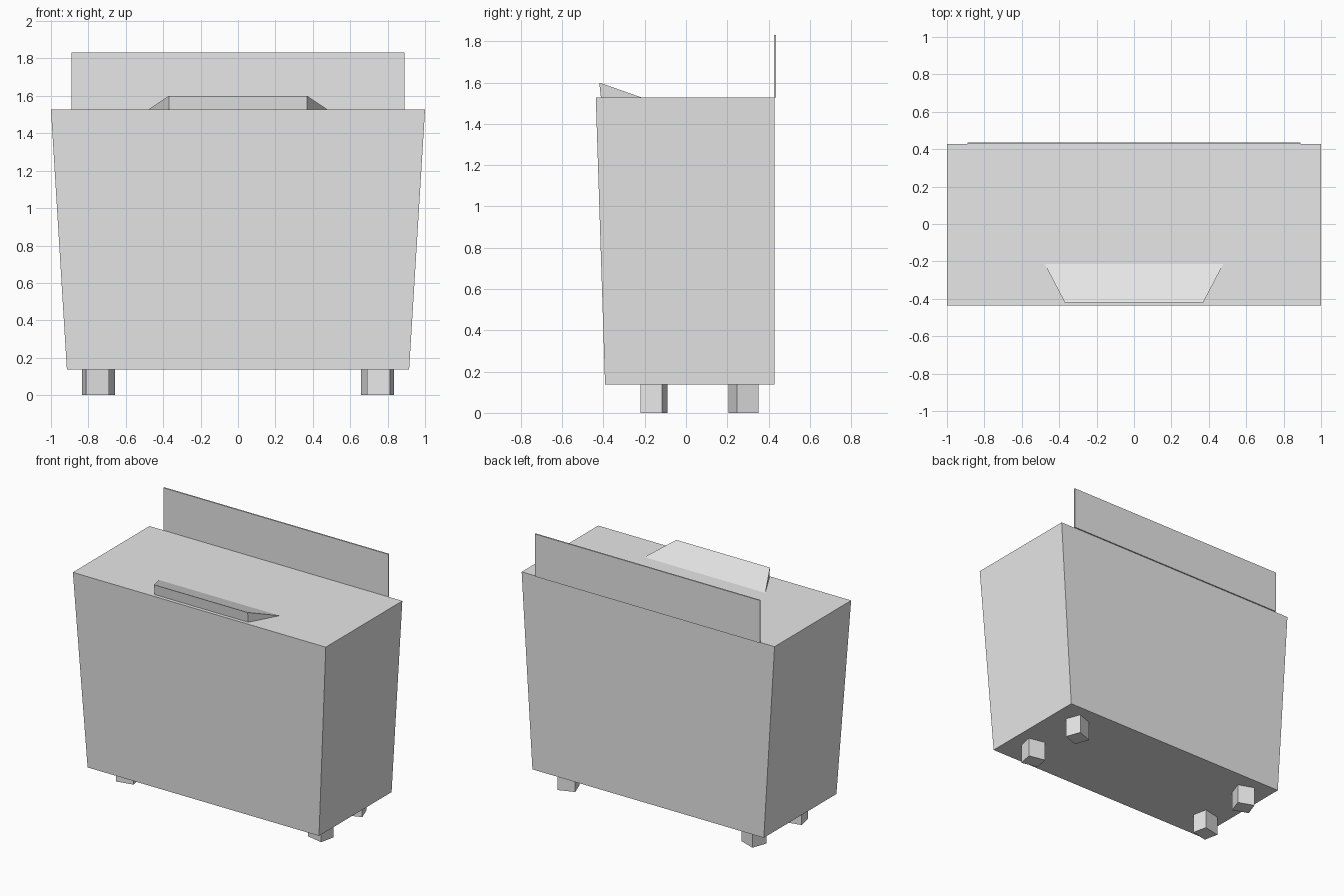
import bpy
import bmesh
from mathutils import Matrix

cube = bpy.data.objects.get("Cube")
if cube:
    bpy.data.objects.remove(cube, do_unlink=True)

# One plain colour throughout
grey = bpy.data.materials.new("light_grey")
grey.use_nodes = True
colour = (0.8, 0.8, 0.8, 1)
grey.diffuse_color = colour
grey.node_tree.nodes["Principled BSDF"].inputs["Base Color"].default_value = colour


def finish(name, bm):
    bmesh.ops.recalc_face_normals(bm, faces=bm.faces[:])
    mesh = bpy.data.meshes.new(name)
    bm.to_mesh(mesh)
    bm.free()
    mesh.materials.append(grey)
    obj = bpy.data.objects.new(name, mesh)
    bpy.context.collection.objects.link(obj)
    return obj


def box(name, centre, size, angle=0.0):
    bm = bmesh.new()
    bmesh.ops.create_cube(bm, size=1)
    turn = Matrix.Rotation(angle, 4, "Z") @ Matrix.Diagonal((*size, 1))
    bmesh.ops.transform(bm, matrix=Matrix.Translation(centre) @ turn, verts=bm.verts[:])
    return finish(name, bm)


# Body: a box whose front and sides flare out towards the top
bm = bmesh.new()
bmesh.ops.create_cube(bm, size=2)
for v in bm.verts:
    top = v.co.z > 0
    front = -0.437 if top else -0.392
    v.co = (v.co.x * (1.0 if top else 0.915),
            front if v.co.y < 0 else 0.428,
            1.527 if top else 0.138)
finish("body", bm)

# Back panel: thin upright board on the rear edge
box("back_panel", (0, 0.432, 1.679), (1.78, 0.01, 0.304))

# Top wedge: sloping plate that widens towards the back
bm = bmesh.new()
rows = [(0.37, -0.42, 1.6), (0.37, -0.412, 1.526), (0.48, -0.21, 1.526)]
left, right = [[bm.verts.new((s * x, y, z)) for x, y, z in rows] for s in (1, -1)]
bm.faces.new(left)
bm.faces.new(right)
for i in range(len(rows)):
    j = (i + 1) % len(rows)
    bm.faces.new((left[i], left[j], right[j], right[i]))
finish("top_wedge", bm)

# Feet: small turned blocks, mirrored left and right
for side, s in (("left", 1), ("right", -1)):
    box(f"front_{side}_foot", (s * 0.762, -0.155, 0.07), (0.125, 0.108, 0.14), -0.21 * s)
    box(f"back_{side}_foot", (s * 0.734, 0.279, 0.07), (0.12, 0.112, 0.14), 0.35 * s)
